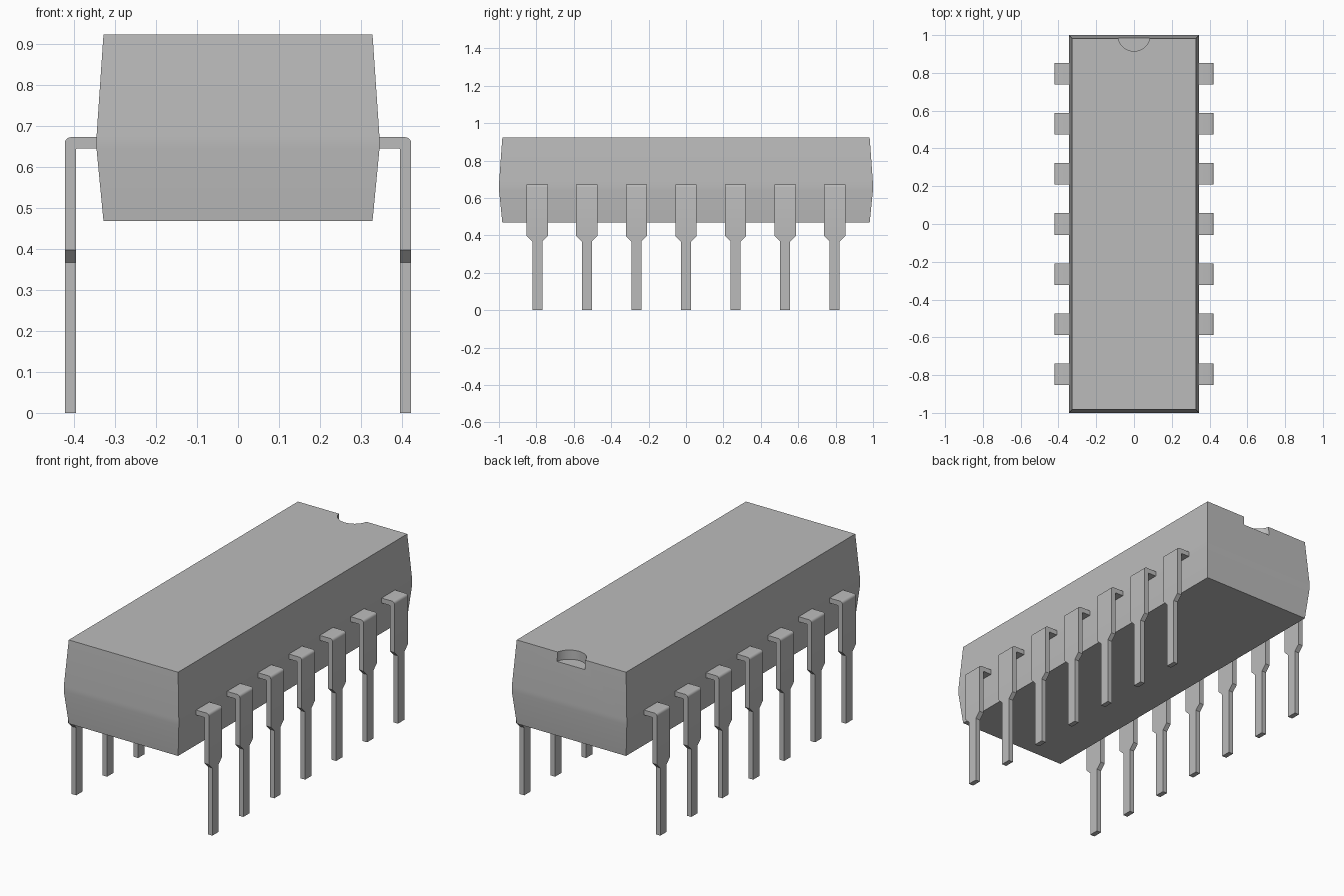
import bpy, bmesh
from math import radians, sin, cos

if "Cube" in bpy.data.objects:
    bpy.data.objects.remove(bpy.data.objects["Cube"])

grey = bpy.data.materials.new("plain grey")
grey.use_nodes = True
grey.diffuse_color = (0.5, 0.5, 0.5, 1)
grey.node_tree.nodes["Principled BSDF"].inputs["Base Color"].default_value = (0.5, 0.5, 0.5, 1)


def loft(name, rings):
    """Join a stack of four-cornered rings into a closed solid."""
    bm = bmesh.new()
    loops = [[bm.verts.new(p) for p in ring] for ring in rings]
    for a, b in zip(loops, loops[1:]):
        for i in range(4):
            j = (i + 1) % 4
            bm.faces.new((a[i], a[j], b[j], b[i]))
    bm.faces.new(loops[0])
    bm.faces.new(loops[-1])
    bmesh.ops.recalc_face_normals(bm, faces=bm.faces)
    mesh = bpy.data.meshes.new(name)
    bm.to_mesh(mesh)
    bm.free()
    mesh.materials.append(grey)
    obj = bpy.data.objects.new(name, mesh)
    bpy.context.collection.objects.link(obj)
    return obj


def smooth(obj):
    bpy.ops.object.select_all(action='DESELECT')
    obj.select_set(True)
    bpy.context.view_layer.objects.active = obj
    bpy.ops.object.shade_smooth_by_angle(angle=radians(30))


# Package body, widest along its parting line
BOTTOM, SEAM_LOW, SEAM_HIGH, TOP = 0.468, 0.645, 0.672, 0.922
rings = []
for z, x, y in ((BOTTOM, 0.328, 0.982), (SEAM_LOW, 0.345, 1.0),
                (SEAM_HIGH, 0.345, 1.0), (TOP, 0.328, 0.982)):
    rings.append([(-x, -y, z), (x, -y, z), (x, y, z), (-x, y, z)])
body = loft("package_body", rings)

# Half-round orientation notch at the back of the top face
bpy.ops.mesh.primitive_cylinder_add(vertices=48, radius=0.085, depth=0.2,
                                    location=(0, 1.0, TOP + 0.05))
cutter = bpy.context.object
cutter.name = "notch_cutter"
cutter.hide_render = True
cutter.data.materials.append(grey)
cut = body.modifiers.new("notch", 'BOOLEAN')
cut.operation = 'DIFFERENCE'
cut.solver = 'EXACT'
cut.object = cutter
bpy.context.view_layer.objects.active = body
bpy.ops.object.modifier_apply(modifier=cut.name)
bpy.data.objects.remove(cutter)
smooth(body)

# Bent pins: outer point, inner point and half width along each pin
OUT, INN, WIDE, THIN, BEND = 0.422, 0.395, 0.057, 0.027, 0.014
path = [((0.335, SEAM_HIGH), (0.335, SEAM_LOW), WIDE)]
for step in range(5):
    a = radians(90 - 22.5 * step)
    outer = (OUT - BEND + BEND * cos(a), SEAM_HIGH - BEND + BEND * sin(a))
    path.append((outer, (INN - 0.002 + 0.0005 * step, SEAM_LOW - 0.0005 * step), WIDE))
for z, half in ((0.397, WIDE), (0.367, THIN), (0, THIN)):
    path.append(((OUT, z), (INN, z), half))

for side, label in ((1, "left"), (-1, "right")):
    for n in range(7):
        y = (n - 3) * 0.265
        rings = [[(side * o[0], y - h, o[1]), (side * o[0], y + h, o[1]),
                  (side * i[0], y + h, i[1]), (side * i[0], y - h, i[1])]
                 for o, i, h in path]
        smooth(loft(f"{label}_pin_{n + 1}", rings))
